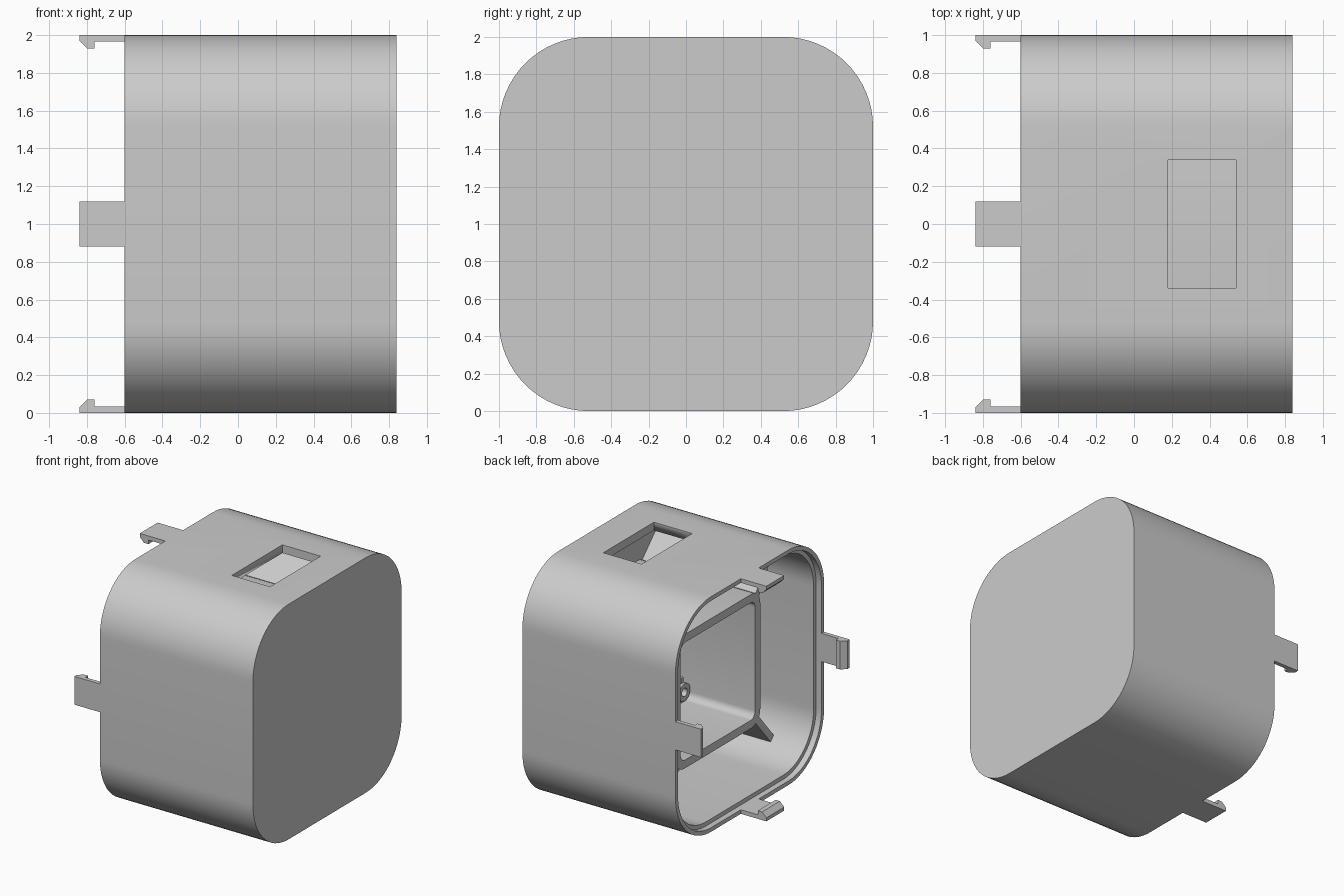
import bpy, bmesh, math
from mathutils import Matrix, Vector

if "Cube" in bpy.data.objects:
    bpy.data.objects.remove(bpy.data.objects["Cube"])

grey = bpy.data.materials.new("plain grey")
grey.diffuse_color = (0.6, 0.6, 0.6, 1)
grey.use_nodes = True
grey.node_tree.nodes["Principled BSDF"].inputs["Base Color"].default_value = grey.diffuse_color


def finish(bm, name):
    """Turn a bmesh into a shaded, coloured object."""
    bmesh.ops.recalc_face_normals(bm, faces=bm.faces)
    me = bpy.data.meshes.new(name)
    bm.to_mesh(me)
    bm.free()
    me.materials.append(grey)
    ob = bpy.data.objects.new(name, me)
    bpy.context.collection.objects.link(ob)
    bpy.ops.object.select_all(action='DESELECT')
    ob.select_set(True)
    bpy.context.view_layer.objects.active = ob
    bpy.ops.object.shade_smooth_by_angle(angle=math.radians(30))
    return ob


def rounded_square(half, radius, steps):
    """Points (y, z) of a rounded square centred on z = 1."""
    pts = []
    for q in range(4):
        mid = math.radians(45 + 90 * q)
        cy = math.copysign(half - radius, math.cos(mid))
        cz = math.copysign(half - radius, math.sin(mid))
        for i in range(steps + 1):
            a = math.radians(90 * q + 90 * i / steps)
            pts.append((cy + radius * math.cos(a), 1 + cz + radius * math.sin(a)))
    return pts


def skin(name, sections, steps, cap=False, centre=(0, 0)):
    """Skin rounded-square sections (x, half, radius); cap the ends or close the ring."""
    bm = bmesh.new()
    loops = [[bm.verts.new((x, y + centre[0], z + centre[1]))
              for y, z in rounded_square(h, r, steps)] for x, h, r in sections]
    pairs = list(zip(loops, loops[1:]))
    if cap:
        bm.faces.new(loops[0])
        bm.faces.new(loops[-1])
    else:
        pairs.append((loops[-1], loops[0]))
    n = len(loops[0])
    for a, b in pairs:
        for i in range(n):
            j = (i + 1) % n
            bm.faces.new((a[i], a[j], b[j], b[i]))
    bmesh.ops.remove_doubles(bm, verts=bm.verts, dist=1e-5)
    return finish(bm, name)


def prism(name, profile, width, turn):
    """Extrude an (x, z) profile across y, then turn it around the centre axis."""
    bm = bmesh.new()
    a = [bm.verts.new((x, -width / 2, z)) for x, z in profile]
    b = [bm.verts.new((x, width / 2, z)) for x, z in profile]
    bm.faces.new(a)
    bm.faces.new(b)
    for i in range(len(a)):
        j = (i + 1) % len(a)
        bm.faces.new((a[i], a[j], b[j], b[i]))
    m = Matrix.Translation((0, 0, 1)) @ Matrix.Rotation(math.radians(turn), 4, 'X')
    bm.transform(m)
    return finish(bm, name)


# Outer housing: hollow, open to -x, with a stepped lip around the rim
housing = skin("housing", [(0.77, 0.93, 0.41), (-0.55, 0.93, 0.41), (-0.55, 0.965, 0.445),
                           (-0.60, 0.965, 0.445), (-0.60, 1.0, 0.48), (0.84, 1.0, 0.48)],
               16, cap=True)

# Rectangular window through the top wall
bm = bmesh.new()
bmesh.ops.create_cube(bm, size=1, matrix=Matrix.Translation((0.36, 0, 2))
                      @ Matrix.Diagonal((0.36, 0.68, 0.3, 1)))
cutter = finish(bm, "window_cutter")
cutter.hide_render = True
mod = housing.modifiers.new("window", 'BOOLEAN')
mod.object = cutter
mod.operation = 'DIFFERENCE'
mod.solver = 'EXACT'
bpy.context.view_layer.objects.active = housing
bpy.ops.object.modifier_apply(modifier=mod.name)
bpy.data.objects.remove(cutter)

# Inner square sleeve standing on the closed end
skin("inner_sleeve", [(0.79, 0.57, 0.12), (-0.30, 0.57, 0.12),
                      (-0.30, 0.50, 0.06), (0.79, 0.50, 0.06)], 6)

# Four clips at the open rim, hooked inward
clip = [(-0.55, 1.0), (-0.84, 1.0), (-0.84, 0.97), (-0.80, 0.93),
        (-0.76, 0.93), (-0.76, 0.965), (-0.55, 0.965)]
for i, side in enumerate(("top", "front", "bottom", "back")):
    prism("clip_" + side, clip, 0.24, 90 * i)

# Diagonal ribs from sleeve corners to housing corners
r2 = math.sqrt(2)
rib = [(0.79, 0.53 * r2), (-0.30, 0.53 * r2), (-0.24, 0.83 * r2), (0.79, 0.83 * r2)]
for i in range(4):
    prism(f"corner_rib_{i + 1}", rib, 0.06, 45 + 90 * i)

# Screw posts in the sleeve corners, each with small fins
for i, (sy, sz) in enumerate(((1, 1), (-1, 1), (-1, -1), (1, -1))):
    cy, cz = 0.41 * sy, 0.41 * sz
    skin(f"screw_post_{i + 1}", [(0.79, 0.075, 0.075), (0.30, 0.075, 0.075),
                                 (0.30, 0.035, 0.035), (0.79, 0.035, 0.035)],
         6, centre=(cy, cz))
    bm = bmesh.new()
    for dy, dz in ((1, 0), (-1, 0), (0, 1), (0, -1)):
        size = (0.47, 0.06 if dy else 0.03, 0.06 if dz else 0.03, 1)
        at = Vector((0.555, cy + dy * 0.09, 1 + cz + dz * 0.09))
        bmesh.ops.create_cube(bm, size=1, matrix=Matrix.Translation(at) @ Matrix.Diagonal(size))
    finish(bm, f"post_fins_{i + 1}")
